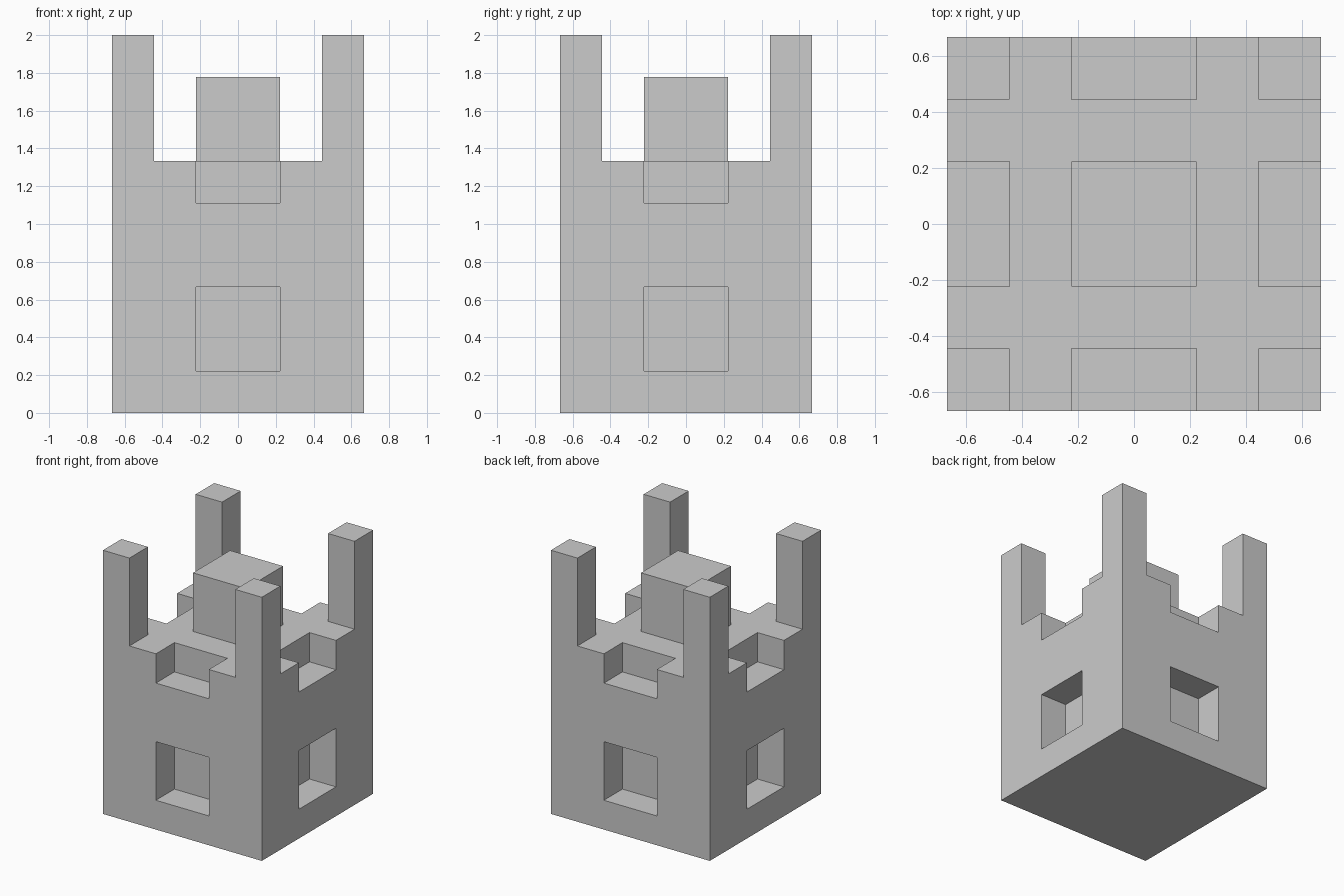
import bpy

if "Cube" in bpy.data.objects:
    bpy.data.objects.remove(bpy.data.objects["Cube"])

U = 2 / 9  # modelling unit: tower is 6 x 6 x 9 units


def mesh_object(name, verts, faces):
    mesh = bpy.data.meshes.new(name)
    mesh.from_pydata([[c * U for c in v] for v in verts], [], faces)
    obj = bpy.data.objects.new(name, mesh)
    bpy.context.collection.objects.link(obj)
    return obj


def prism(name, outline, z0, z1):
    """Extrude a counter-clockwise outline from z0 to z1."""
    n = len(outline)
    verts = [(x, y, z) for z in (z0, z1) for x, y in outline]
    faces = [list(range(n))[::-1], list(range(n, 2 * n))]
    faces += [(i, (i + 1) % n, (i + 1) % n + n, i + n) for i in range(n)]
    return mesh_object(name, verts, faces)


def box(name, x0, x1, y0, y1, z0, z1):
    return prism(name, [(x0, y0), (x1, y0), (x1, y1), (x0, y1)], z0, z1)


def combine(target, tool, operation):
    mod = target.modifiers.new(tool.name, 'BOOLEAN')
    mod.operation, mod.solver, mod.object = operation, 'EXACT', tool
    tool.hide_render = True
    bpy.context.view_layer.objects.active = target
    bpy.ops.object.modifier_apply(modifier=mod.name)
    bpy.data.objects.remove(tool)


# Solid tower at full height
tower = box("tower", -3, 3, -3, 3, 0, 9)

# Plus-shaped cut leaves the four corner posts
plus = [(-2, -4), (2, -4), (2, -2), (4, -2), (4, 2), (2, 2),
        (2, 4), (-2, 4), (-2, 2), (-4, 2), (-4, -2), (-2, -2)]
combine(tower, prism("top_cutter", plus, 6, 10), 'DIFFERENCE')

# Rim notches and window recesses on all four sides
for z0, z1 in ((5, 7), (1, 3)):
    for s in (-1, 1):
        a, b = sorted((2 * s, 4 * s))
        combine(tower, box("cutter_y", -1, 1, a, b, z0, z1), 'DIFFERENCE')
        combine(tower, box("cutter_x", a, b, -1, 1, z0, z1), 'DIFFERENCE')

# Central block rising from the roof
combine(tower, box("roof_block", -1, 1, -1, 1, 5, 8), 'UNION')
